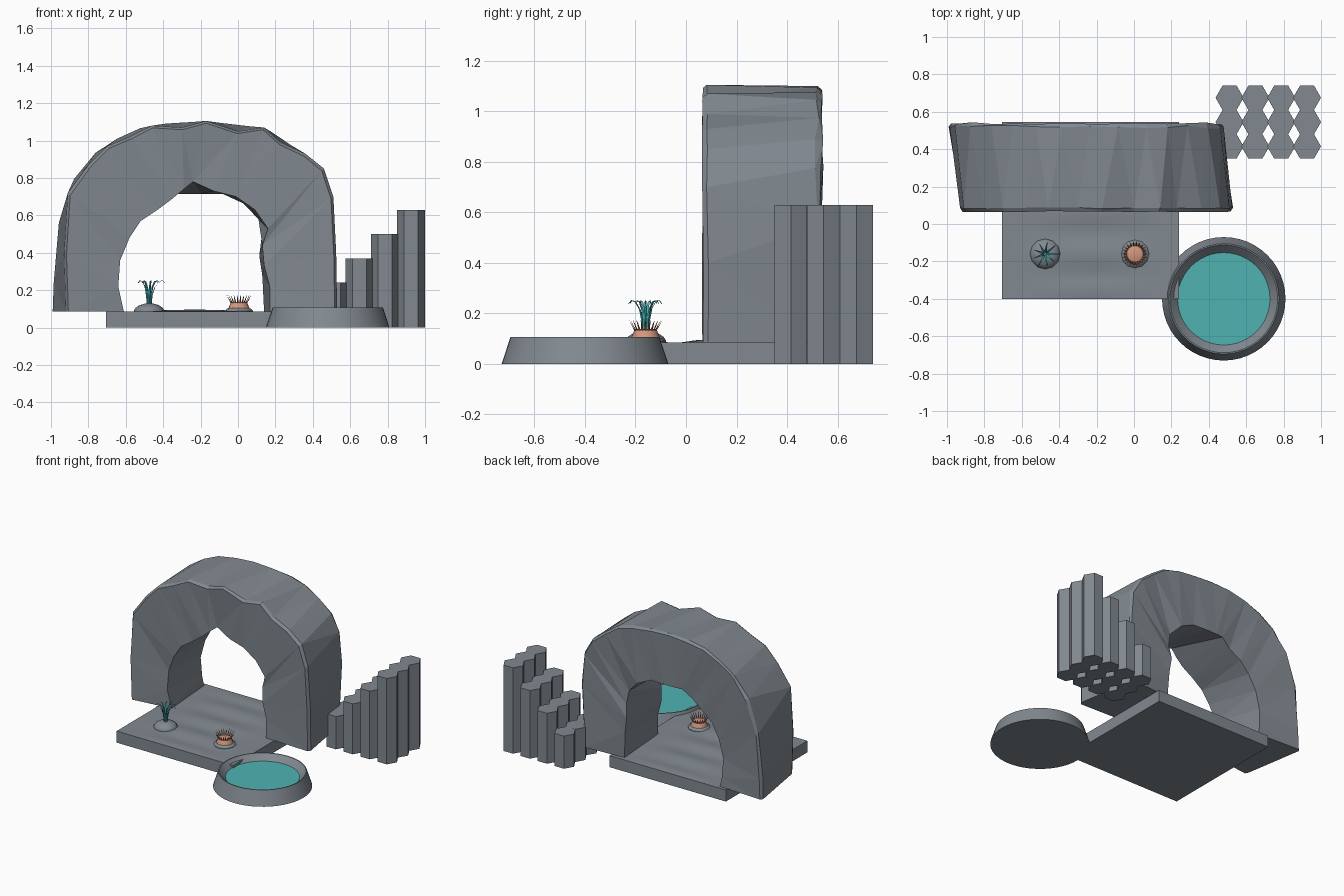
import bpy, bmesh, math, random
from mathutils import Vector

random.seed(4)
if "Cube" in bpy.data.objects:
    bpy.data.objects.remove(bpy.data.objects["Cube"], do_unlink=True)


def material(name, r, g, b):
    m = bpy.data.materials.new(name)
    m.use_nodes = True
    m.diffuse_color = (r, g, b, 1)
    m.node_tree.nodes["Principled BSDF"].inputs["Base Color"].default_value = (r, g, b, 1)
    return m


rock = material("slate grey rock", .22, .25, .28)
water_mat = material("teal water", .08, .45, .45)
teal = material("teal tentacle", .06, .42, .44)
peach = material("peach flesh", .65, .31, .21)
brown = material("russet spike", .42, .17, .11)


def finish(name, bm, mat, smooth=False):
    bmesh.ops.recalc_face_normals(bm, faces=bm.faces)
    mesh = bpy.data.meshes.new(name)
    bm.to_mesh(mesh)
    bm.free()
    mesh.materials.append(mat)
    obj = bpy.data.objects.new(name, mesh)
    bpy.context.collection.objects.link(obj)
    if smooth:
        bpy.ops.object.select_all(action="DESELECT")
        obj.select_set(True)
        bpy.context.view_layer.objects.active = obj
        bpy.ops.object.shade_smooth_by_angle(angle=math.radians(35))
    return obj


def add_lathe(bm, profile, center, sides, turn=0):
    """Revolve (radius, z) points and cap both ends."""
    rings = []
    for r, z in profile:
        angles = [math.tau * k / sides + turn for k in range(sides)]
        rings.append([bm.verts.new((center[0] + r * math.cos(a), center[1] + r * math.sin(a), z))
                      for a in angles])
    for a, b in zip(rings, rings[1:]):
        for k in range(sides):
            j = (k + 1) % sides
            bm.faces.new((a[k], a[j], b[j], b[k]))
    bm.faces.new(rings[0][::-1])
    bm.faces.new(rings[-1])


def add_tendril(bm, center, angle, path, width):
    """Tapered triangular tube along (radius, z) points in one radial plane."""
    out = Vector((math.cos(angle), math.sin(angle), 0))
    side = Vector((-out.y, out.x, 0))
    rings = []
    for i, (r, z) in enumerate(path):
        w = width * (1 - .85 * i / (len(path) - 1))
        p = Vector((center[0], center[1], z)) + out * r
        up = Vector((0, 0, w))
        rings.append([bm.verts.new(v) for v in (p + side * w, p - side * w, p + up + out * w)])
    for a, b in zip(rings, rings[1:]):
        for k in range(3):
            j = (k + 1) % 3
            bm.faces.new((a[k], a[j], b[j], b[k]))
    bm.faces.new(rings[0])
    bm.faces.new(rings[-1])


# Slab with gently rippled sand-worn top
FLOOR = .085
bm = bmesh.new()
bmesh.ops.create_grid(bm, x_segments=20, y_segments=40, size=.4725)
for v in bm.verts:
    v.co.x -= .2325
    v.co.y += .0725
    window = max(0, 1 - ((v.co.x + .2325) / .42) ** 2) ** 2
    window *= min(1, (.4725 - abs(v.co.y - .0725)) / .08)
    v.co.z = FLOOR + window * (.005 + .006 * math.cos(math.tau * (v.co.y + .16) / .23))
rim = [e for e in bm.edges if e.is_boundary]
skirt = bmesh.ops.extrude_edge_only(bm, edges=rim)["geom"]
for v in skirt:
    if isinstance(v, bmesh.types.BMVert):
        v.co.z = 0
bmesh.ops.holes_fill(bm, edges=[e for e in bm.edges if e.is_boundary])
finish("base_slab", bm, rock, smooth=True)

# Rock arch: front outlines, with a back outline slid round the arc
outer = [(-.92, FLOOR), (-.93, .4), (-.91, .72), (-.8, .87), (-.7, .97), (-.58, 1.02),
         (-.46, 1.08), (-.3, 1.07), (-.17, 1.105), (0, 1.05), (.14, 1.07), (.23, .99),
         (.36, .93), (.46, .85), (.51, .7), (.525, .4), (.53, FLOOR)]
inner = [(-.61, FLOOR), (-.64, .22), (-.63, .36), (-.58, .48), (-.52, .57), (-.43, .63),
         (-.35, .69), (-.29, .74), (-.24, .78), (-.13, .73), (-.01, .7), (.09, .63),
         (.16, .53), (.13, .44), (.14, .33), (.17, .22), (.17, FLOOR)]


def slide_back(path, lean, ceiling):
    result = []
    for i, (x, z) in enumerate(path):
        if 0 < i < len(path) - 1:
            px, pz = path[i - 1]
            x, z = (x + px) / 2, (z + pz) / 2
        x -= lean * max(0, 1.1 - z)
        result.append((x, min(z * (1 if z < .9 else 1.015), ceiling)))
    return result


bm = bmesh.new()


def rail(path, y, wobble):
    return [bm.verts.new((x, y + random.uniform(-wobble, wobble), z)) for x, z in path]


def shrink(path):
    """Pull a path slightly toward the arch centre, keeping the feet level."""
    return [(x + (-.2 - x) * .018, FLOOR if z == FLOOR else z - .012) for x, z in path]


back_outer = slide_back(outer, .07, 1.1)
back_inner = slide_back(inner, .03, .715)
loops = [rail(shrink(outer), .066, .003), rail(outer, .085, .004),
         rail(back_outer, .52, .01), rail(shrink(back_outer), .538, .006),
         rail(back_inner, .515, .012), rail(inner, .09, .012)]
for a, b in zip(loops, loops[1:] + loops[:1]):
    for i in range(len(outer) - 1):
        bm.faces.new((a[i], a[i + 1], b[i + 1], b[i]))
for end in (0, -1):
    bm.faces.new([loop[end] for loop in loops])
bmesh.ops.triangulate(bm, faces=bm.faces)
finish("rock_arch", bm, rock)

# Hexagonal stepped columns
bm = bmesh.new()
for col in range(4):
    for row in range(3):
        add_lathe(bm, [(.075, 0), (.075, .24 + .13 * col)],
                  (.511 + .138 * col, .415 + .13 * row), 6)
finish("basalt_columns", bm, rock)

# Round pool with sloped rim and water disc
pool = (.48, -.40)
bm = bmesh.new()
add_lathe(bm, [(.33, 0), (.295, .107), (.288, .107), (.245, .06)], pool, 48)
finish("pool_basin", bm, rock, smooth=True)
bm = bmesh.new()
add_lathe(bm, [(.247, .06), (.247, .066)], pool, 48)
finish("pool_water", bm, water_mat)

# Stones under the two sea plants
left_spot, right_spot = (.005, -.16), (-.475, -.16)
for name, spot, radius, height in (("left_stone", left_spot, .076, .03),
                                   ("right_stone", right_spot, .082, .045)):
    bm = bmesh.new()
    dome = [(radius * math.cos(t), FLOOR + height * math.sin(t)) for t in (-.2, .15, .5, .9, 1.3)]
    add_lathe(bm, dome, spot, 12)
    finish(name, bm, rock, smooth=True)

# Teal plant with drooping tentacles
bm = bmesh.new()
for k in range(9):
    reach = random.uniform(.8, 1.15)
    path = [(.006, .12), (.012, .17), (.025 * reach, .215),
            (.045 * reach, .245), (.062 * reach, .25), (.074 * reach, .238)]
    add_tendril(bm, right_spot, math.tau * k / 9, path, .008)
finish("right_tentacles", bm, teal, smooth=True)

# Peach plant with a crown of spikes
bm = bmesh.new()
add_lathe(bm, [(.058, .1), (.052, .115), (.044, .135), (.038, .138)], left_spot, 16)
finish("left_plant_body", bm, peach, smooth=True)
bm = bmesh.new()
for k in range(22):
    add_tendril(bm, left_spot, math.tau * k / 22,
                [(.04, .128), (.05, .145), (.058, .16), (.066, .172)], .0055)
finish("left_plant_spikes", bm, brown)
